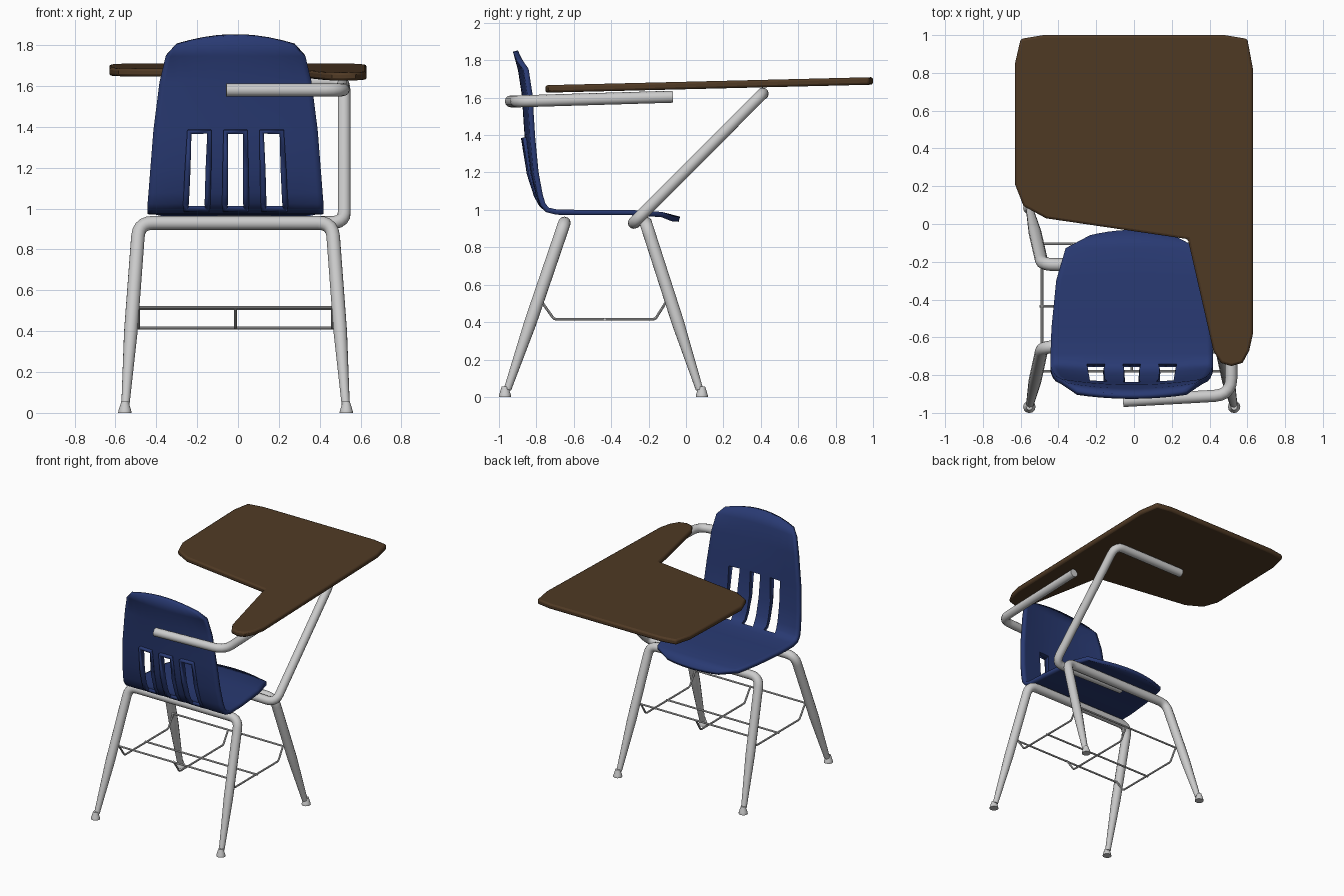
import bpy, bmesh, math
from mathutils import Vector

if "Cube" in bpy.data.objects:
    bpy.data.objects.remove(bpy.data.objects["Cube"])

CX = -0.012          # centre line of the chair frame


def material(name, rgb):
    m = bpy.data.materials.new(name)
    m.diffuse_color = (*rgb, 1)
    m.use_nodes = True
    m.node_tree.nodes["Principled BSDF"].inputs["Base Color"].default_value = m.diffuse_color
    return m


BLUE = material("blue_plastic", (0.022, 0.042, 0.17))
BROWN = material("brown_laminate", (0.08, 0.042, 0.018))


def smooth(ob, angle=40):
    bpy.ops.object.select_all(action='DESELECT')
    ob.select_set(True)
    bpy.context.view_layer.objects.active = ob
    bpy.ops.object.shade_smooth_by_angle(angle=math.radians(angle))


def mesh_object(name, bm, mat=None):
    bmesh.ops.recalc_face_normals(bm, faces=bm.faces[:])
    me = bpy.data.meshes.new(name)
    bm.to_mesh(me)
    bm.free()
    ob = bpy.data.objects.new(name, me)
    bpy.context.collection.objects.link(ob)
    if mat:
        me.materials.append(mat)
    return ob


def fillet(points, r, steps=5):
    pts = [Vector(p) for p in points]
    out = [pts[0]]
    for a, p, b in zip(pts, pts[1:], pts[2:]):
        s, e = p + (a - p).normalized() * r, p + (b - p).normalized() * r
        for i in range(steps + 1):
            t = i / steps
            out.append(s * (1 - t) ** 2 + p * 2 * t * (1 - t) + e * t * t)
    return out + [pts[-1]]


def tube(name, points, radius, bend=0.07, taper=None, res=4):
    path = fillet(points, bend)
    cu = bpy.data.curves.new(name, 'CURVE')
    cu.dimensions = '3D'
    cu.bevel_depth, cu.bevel_resolution, cu.use_fill_caps = radius, res, True
    sp = cu.splines.new('POLY')
    sp.points.add(len(path) - 1)
    for q, p in zip(sp.points, path):
        q.co = (*p, 1)
        q.radius = taper(p.z) if taper else 1
    ob = bpy.data.objects.new(name, cu)
    bpy.context.collection.objects.link(ob)
    bpy.ops.object.select_all(action='DESELECT')
    ob.select_set(True)
    bpy.context.view_layer.objects.active = ob
    bpy.ops.object.convert(target='MESH')
    smooth(bpy.context.view_layer.objects.active)


# Seat shell: rows of (y, z, half width, forward curl of the edges)
rows = [(-.912, 1.85, .29, .02), (-.885, 1.75, .34, .03), (-.865, 1.62, .37, .03),
        (-.850, 1.385, .40, .03), (-.832, 1.2, .415, .03), (-.800, 1.08, .425, .02),
        (-.775, 1.03, .43, .01), (-.742, 1.0, .43, 0), (-.69, .988, .43, 0),
        (-.55, .986, .425, 0), (-.3, .986, .40, 0), (-.13, .975, .35, 0),
        (-.035, .95, .22, -.03)]
cols = [-1, -.93, -.78, -.565, -.32, -.12, .12, .32, .565, .78, .93, 1]
bm = bmesh.new()
grid = []
for i, (y, z, hw, curl) in enumerate(rows):
    drop = .05 if i == 0 else 0
    grid.append([bm.verts.new((CX + u * hw, y + curl * u * u, z - drop * u * u)) for u in cols])
slot_edges = []
for i in range(len(rows) - 1):
    for j in range(len(cols) - 1):
        if 3 <= i <= 6 and j in (3, 5, 7):
            continue
        bm.faces.new((grid[i][j], grid[i][j + 1], grid[i + 1][j + 1], grid[i + 1][j]))
# lips around the three slots, deepest at the top
inner = {v for r in grid[3:8] for v in r[3:9]}
slot_edges = [e for e in bm.edges if e.is_boundary and all(v in inner for v in e.verts)]
new = bmesh.ops.extrude_edge_only(bm, edges=slot_edges)["geom"]
for v in new:
    if isinstance(v, bmesh.types.BMVert):
        v.co.y -= .008 + .022 * (v.co.z - 1.0) / .385
        v.co.z -= .01
seat = mesh_object("seat_shell", bm, BLUE)
mod = seat.modifiers.new("thickness", 'SOLIDIFY')
mod.thickness, mod.offset = .028, 0
smooth(seat)

# Desktop with writing arm, tilted slightly
outline = [(-.63, .85), (-.60, .98), (-.48, 1), (.48, 1), (.60, .98), (.63, .82),
           (.63, -.58), (.61, -.67), (.575, -.735), (.515, -.752), (.46, -.735),
           (.42, -.67), (.285, -.08), (-.465, .03), (-.585, .095), (-.63, .21)]
bm = bmesh.new()
face = bm.faces.new([bm.verts.new((x, y, 1.645 + .0245 * y)) for x, y in outline])
top = bmesh.ops.extrude_face_region(bm, geom=[face])["geom"]
for v in top:
    if isinstance(v, bmesh.types.BMVert):
        v.co.z += .04
desk = mesh_object("desktop", bm, BROWN)
mod = desk.modifiers.new("rounded_edge", 'BEVEL')
mod.width, mod.segments, mod.angle_limit = .012, 2, math.radians(60)
smooth(desk)

# Leg frames and feet
def leg_taper(z):
    return 1 if z > .4 else .6 + .4 * max(z - .04, 0) / .36


for name, y_top, y_foot in (("rear", -.65, -.968), ("front", -.215, .085)):
    def leg_point(s, z):
        t = 1 - z / .93
        return (CX + s * (.473 + .069 * t), y_top + (y_foot - y_top) * t, z)
    tube(name + "_legs", [leg_point(-1, .04), leg_point(-1, .4), leg_point(-1, .93),
                          leg_point(1, .93), leg_point(1, .4), leg_point(1, .04)],
         .034, taper=leg_taper)
    for side, s in (("left", -1), ("right", 1)):
        bm = bmesh.new()
        for r1, r2, z, h in ((.033, .031, .006, .012), (.031, .017, .034, .044)):
            part = bmesh.ops.create_cone(bm, cap_ends=True, segments=12, radius1=r1,
                                         radius2=r2, depth=h)
            bmesh.ops.translate(bm, verts=part["verts"], vec=(CX + s * .542, y_foot, z))
        smooth(mesh_object(f"{name}_{side}_foot", bm))

# Desk supports: strut from under the seat, and arm wrapping behind the back
tube("desk_strut", [(-.1, -.27, .935), (.52, -.28, .93), (.52, .41, 1.622), (-.1, .41, 1.62)], .032)
tube("desk_arm", [(-.058, -.937, 1.58), (.515, -.905, 1.58), (.515, -.07, 1.605)], .032, bend=.09)

# Book rack wires
for label, x in (("left", CX - .475), ("middle", CX), ("right", CX + .475)):
    tube(f"rack_{label}_wire", [(x, -.78, .52), (x, -.705, .415), (x, -.165, .415), (x, -.105, .51)],
         .007, bend=.015, res=2)
for label, y, z in (("rear", -.78, .515), ("lower", -.435, .415), ("front", -.105, .51)):
    tube(f"rack_{label}_bar", [(CX - .487, y, z), (CX, y, z), (CX + .487, y, z)], .007, bend=.01, res=2)
